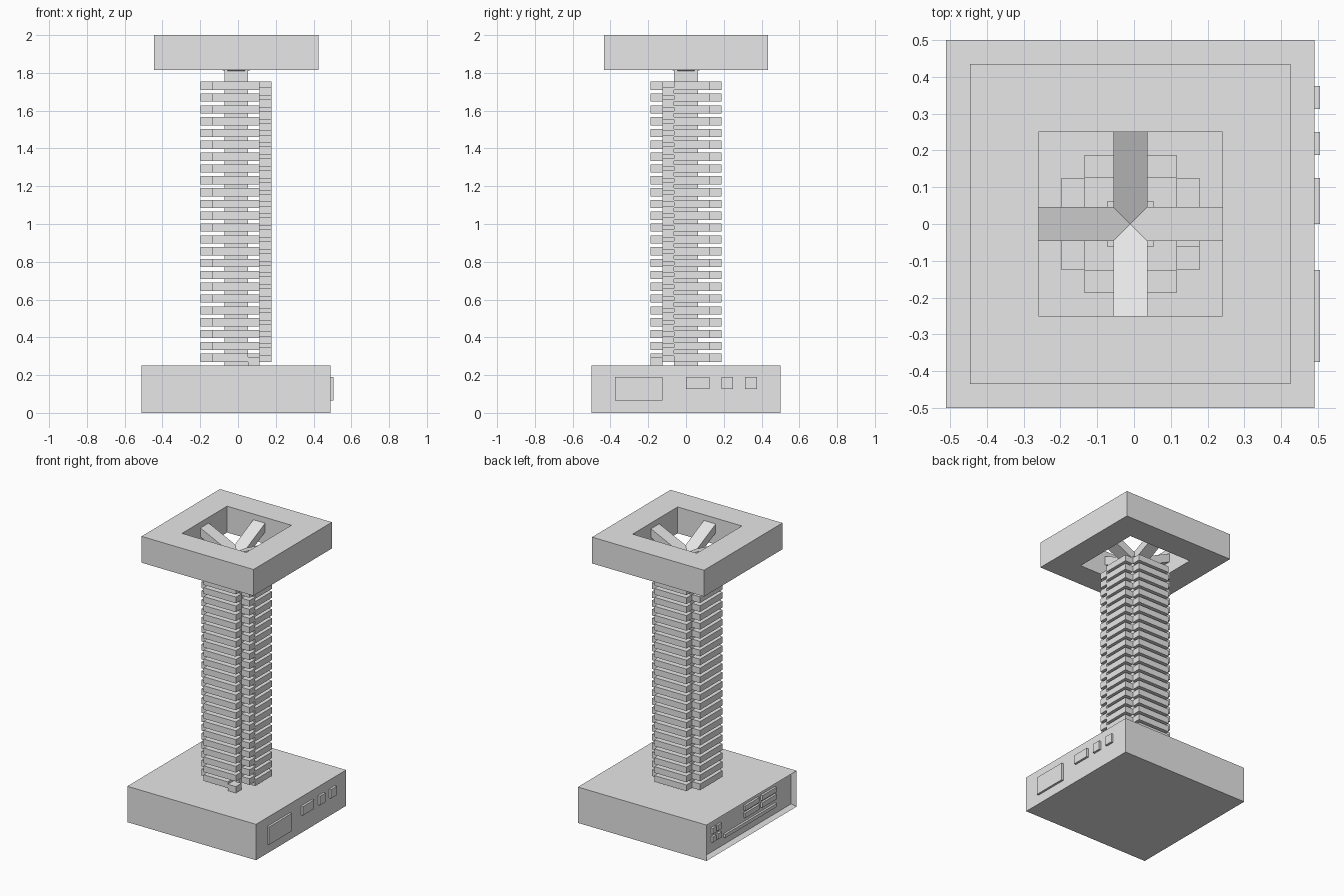
import bpy, bmesh, math
from mathutils import Matrix, Vector

if "Cube" in bpy.data.objects:
    bpy.data.objects.remove(bpy.data.objects["Cube"])

CX = -0.01  # shared axis of base, column and top frame

grey = bpy.data.materials.new("light_grey")
grey.diffuse_color = (0.8, 0.8, 0.8, 1)
grey.use_nodes = True
grey.node_tree.nodes["Principled BSDF"].inputs["Base Color"].default_value = grey.diffuse_color


def add_box(bm, x0, x1, y0, y1, z0, z1):
    m = Matrix.Translation(((x0 + x1) / 2, (y0 + y1) / 2, (z0 + z1) / 2))
    m = m @ Matrix.Diagonal((x1 - x0, y1 - y0, z1 - z0, 1))
    return bmesh.ops.create_cube(bm, size=1, matrix=m)["verts"]


def finish(name, bm):
    bmesh.ops.recalc_face_normals(bm, faces=bm.faces)
    me = bpy.data.meshes.new(name)
    bm.to_mesh(me)
    bm.free()
    me.materials.append(grey)
    ob = bpy.data.objects.new(name, me)
    bpy.context.collection.objects.link(ob)
    return ob


def boxes(name, specs):
    bm = bmesh.new()
    for s in specs:
        add_box(bm, *s)
    return finish(name, bm)


# Base block with a shallow recessed panel on its left side
RECESS = 0.03
bm = bmesh.new()
add_box(bm, -0.51, 0.49, -0.5, 0.5, 0, 0.252)
bm.normal_update()
left = min(bm.faces, key=lambda f: f.calc_center_median().x)
bmesh.ops.inset_region(bm, faces=[left], thickness=0.018, use_even_offset=True)
bmesh.ops.translate(bm, verts=left.verts, vec=(RECESS, 0, 0))
finish("base", bm)

# Raised plates on the right side
boxes("side_plates", [
    (0.485, 0.505, -0.375, -0.125, 0.065, 0.19),
    (0.485, 0.505, 0, 0.125, 0.127, 0.19),
    (0.485, 0.505, 0.1875, 0.25, 0.127, 0.19),
    (0.485, 0.505, 0.3125, 0.375, 0.127, 0.19)])

# Sockets and bars inside the recessed panel
px0, px1 = -0.51 + RECESS - 0.015, -0.51 + RECESS + 0.005
boxes("panel_jacks", [(px0, px1, y - 0.02, y + 0.02, z - 0.02, z + 0.02)
                      for y in (0.33, 0.39) for z in (0.11, 0.17)])
boxes("panel_ports", [(px0, px1, y, y + 0.16, z, z + 0.035)
                      for y in (-0.30, -0.11) for z in (0.125, 0.175)])
boxes("panel_bar", [(px0, px1, -0.30, 0.27, 0.07, 0.095)])

# Core column
H = 0.0625
boxes("core_column", [(CX - H, CX + H, -H, H, 0.25, 1.82)])

# Square coil winding: four bars per turn, stepping up at the front right corner
Z0, PITCH, T, TURNS = 0.2705, 0.0626, 0.0435, 24
A, B = 0.125, 0.1875
turns, links = [], []
for i in range(TURNS):
    z = Z0 + i * PITCH
    front_end = CX + (H if i == 0 else A)
    turns += [(CX - A, front_end, -B, -A, z, z + T),
              (CX - B, CX - A, -A, A, z, z + T),
              (CX - A, CX + A, A, B, z, z + T),
              (CX + A, CX + B, -H, A, z, z + T)]
    if i < TURNS - 1:
        zl = z + PITCH / 2
        links.append((CX + A, CX + B, -A, -H, zl, zl + T))
boxes("coil_turns", turns)
boxes("coil_links", links)
boxes("coil_lead", [(CX + H, CX + A, -B, -A, 0.25, 0.297)])

# Square top frame with an open middle
bm = bmesh.new()
rings = []
for half, z in ((0.435, 1.815), (0.435, 2.0), (0.25, 2.0), (0.25, 1.815)):
    rings.append([bm.verts.new((CX + sx * half, sy * half, z))
                  for sx, sy in ((-1, -1), (1, -1), (1, 1), (-1, 1))])
for k in range(4):
    a, b = rings[k], rings[(k + 1) % 4]
    for j in range(4):
        n = (j + 1) % 4
        bm.faces.new((a[j], a[n], b[n], b[j]))
finish("top_frame", bm)

# Four sloping arms from the column to the frame
bm = bmesh.new()
for k in range(4):
    vs = add_box(bm, 0, 0.255, -0.046, 0.046, 1.78, 1.842)
    for v in vs:
        v.co.z += v.co.x * 0.47
    bmesh.ops.rotate(bm, verts=vs, cent=(0, 0, 0),
                     matrix=Matrix.Rotation(k * math.pi / 2, 3, 'Z'))
    bmesh.ops.translate(bm, verts=vs, vec=(CX, 0, 0))
finish("support_arms", bm)
